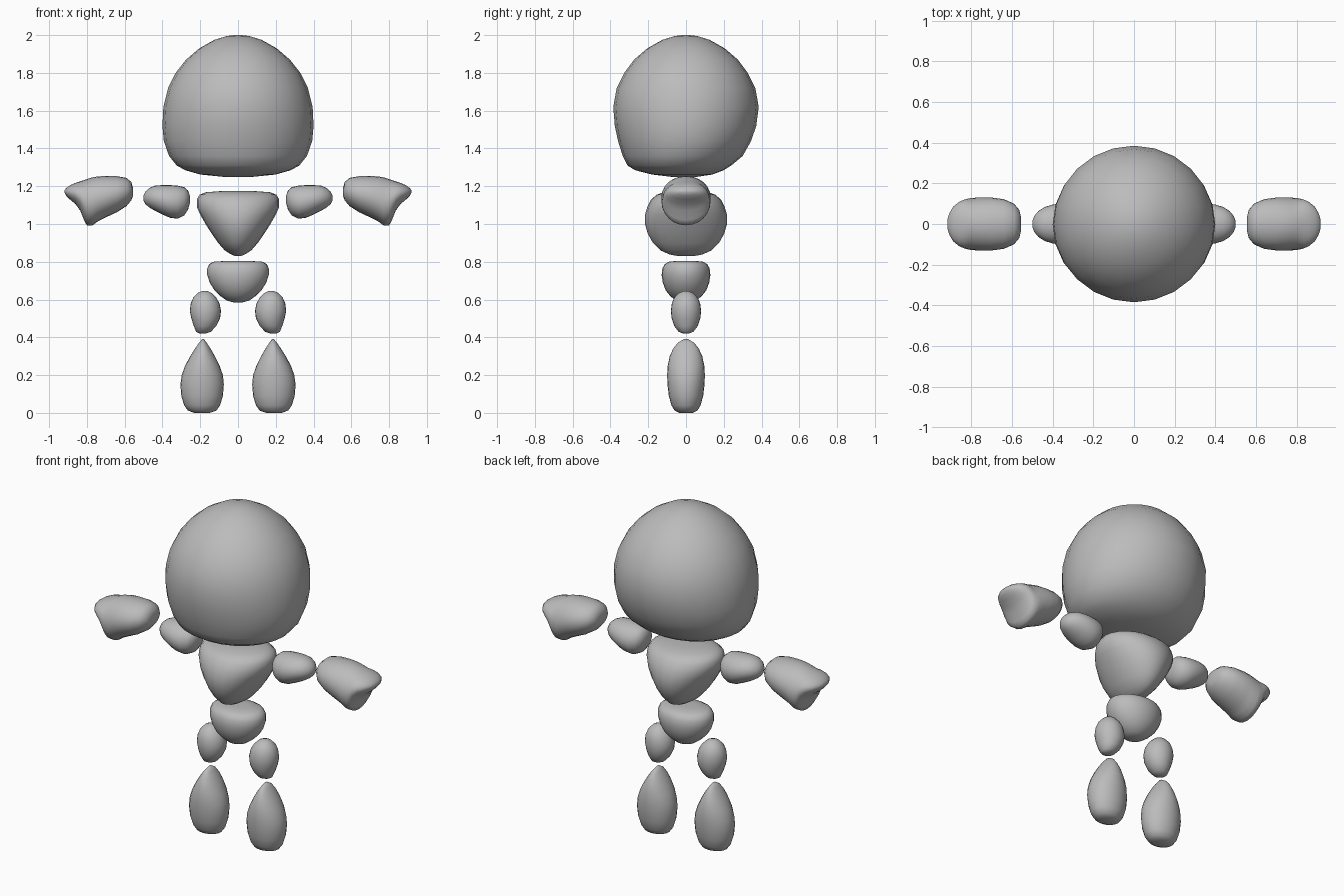
import bpy, bmesh, math
from mathutils import Vector

grey = bpy.data.materials.new("plain grey")
grey.diffuse_color = (0.5, 0.5, 0.5, 1)


def blob(name, rows, axis="z", flip=1, segments=24):
    """Closed rounded body lofted through elliptical rings.
    Each row: position along axis, low, high (x or z), low, high (y)."""
    bm = bmesh.new()
    rings = []
    for t, a0, a1, b0, b1 in rows:
        ring = []
        for i in range(segments):
            ang = 2 * math.pi * i / segments
            a = (a0 + a1) / 2 + (a1 - a0) / 2 * math.cos(ang)
            b = (b0 + b1) / 2 + (b1 - b0) / 2 * math.sin(ang)
            co = (a, b, t) if axis == "z" else (t, b, a)
            ring.append(bm.verts.new(Vector((co[0] * flip, co[1], co[2]))))
        rings.append(ring)
    for r, s in zip(rings, rings[1:]):
        for i in range(segments):
            j = (i + 1) % segments
            bm.faces.new((r[i], r[j], s[j], s[i]))
    bm.faces.new(rings[0])
    bm.faces.new(rings[-1])
    bmesh.ops.recalc_face_normals(bm, faces=bm.faces)
    for f in bm.faces:
        f.smooth = True
    me = bpy.data.meshes.new(name)
    bm.to_mesh(me)
    bm.free()
    me.materials.append(grey)
    ob = bpy.data.objects.new(name, me)
    bpy.context.collection.objects.link(ob)


def even(rows):
    """Rows symmetric about the centre: position, half x, half y."""
    return [(t, -x, x, -y, y) for t, x, y in rows]


# Head: dome with a flattened base, squarer at the front
blob("head", [
    (1.25, -.08, .08, -.08, .06), (1.262, -.20, .20, -.18, .14),
    (1.285, -.28, .28, -.27, .20), (1.31, -.325, .325, -.31, .24),
    (1.36, -.365, .365, -.335, .30), (1.44, -.393, .393, -.36, .345),
    (1.52, -.40, .40, -.377, .372), (1.62, -.395, .395, -.385, .385),
    (1.72, -.37, .37, -.367, .367), (1.80, -.33, .33, -.327, .327),
    (1.87, -.275, .275, -.275, .275), (1.93, -.205, .205, -.205, .205),
    (1.975, -.125, .125, -.125, .125), (1.995, -.06, .06, -.06, .06),
    (2.0, -.02, .02, -.02, .02)])

# Torso and pelvis: flat on top, wedge shaped below
blob("torso", even([
    (.83, .015, .04), (.838, .035, .085), (.86, .07, .135), (.90, .105, .175),
    (.95, .14, .203), (1.00, .172, .217), (1.05, .20, .217), (1.09, .218, .205),
    (1.13, .218, .185), (1.155, .203, .155), (1.168, .17, .12), (1.175, .08, .06)]))
blob("pelvis", even([
    (.585, .025, .025), (.595, .06, .055), (.62, .095, .085), (.65, .125, .108),
    (.69, .15, .123), (.73, .163, .129), (.765, .163, .125), (.788, .152, .112),
    (.80, .13, .09), (.805, .06, .045)]))

# Limbs, mirrored left and right
for side, s in (("left", -1), ("right", 1)):
    blob(side + "_thigh", [(t, a, b, -y, y) for t, a, b, y in [
        (.42, .17, .205, .015), (.43, .143, .222, .04), (.46, .115, .234, .062),
        (.50, .095, .247, .076), (.54, .09, .255, .08), (.58, .098, .25, .075),
        (.61, .115, .237, .062), (.635, .14, .213, .038), (.645, .162, .19, .012)]],
        flip=s)
    blob(side + "_shin", [(t, a, b, -y, y) for t, a, b, y in [
        (0, .15, .23, .035), (.012, .115, .265, .06), (.04, .095, .285, .077),
        (.09, .08, .30, .091), (.15, .075, .305, .098), (.20, .08, .298, .1),
        (.25, .097, .28, .097), (.30, .122, .253, .086), (.34, .145, .228, .068),
        (.37, .165, .207, .045), (.39, .18, .19, .012)]], flip=s)
    # Arm pieces are lofted outwards along x
    blob(side + "_upper_arm", [(t, a, b, -y, y) for t, a, b, y in [
        (.255, 1.11, 1.15, .025), (.265, 1.075, 1.178, .057), (.285, 1.045, 1.195, .08),
        (.32, 1.028, 1.203, .096), (.36, 1.033, 1.206, .1), (.40, 1.05, 1.206, .096),
        (.44, 1.07, 1.203, .083), (.47, 1.088, 1.19, .064), (.49, 1.105, 1.172, .04),
        (.5, 1.125, 1.152, .015)]], axis="x", flip=s)
    blob(side + "_hand", [(t, a, b, -y, y) for t, a, b, y in [
        (.557, 1.145, 1.195, .04), (.565, 1.125, 1.222, .07), (.59, 1.095, 1.244, .1),
        (.64, 1.063, 1.253, .122), (.70, 1.035, 1.254, .13), (.74, 1.015, 1.252, .13),
        (.77, .993, 1.247, .13), (.80, .993, 1.238, .128), (.815, 1.02, 1.233, .125),
        (.835, 1.07, 1.226, .12), (.86, 1.105, 1.218, .109), (.89, 1.13, 1.205, .085),
        (.91, 1.15, 1.19, .05), (.918, 1.165, 1.178, .02)]], axis="x", flip=s)
